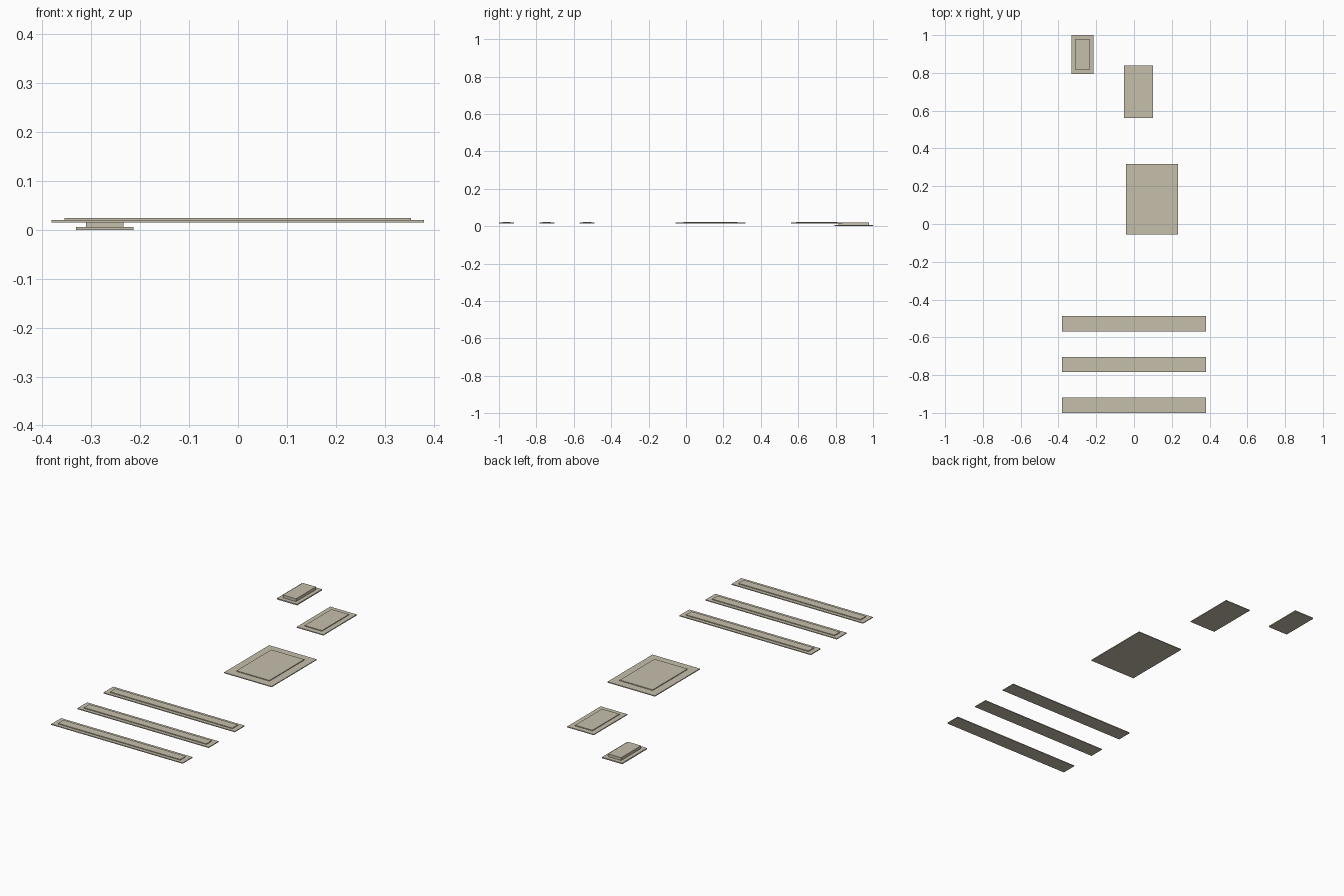
import bpy

if "Cube" in bpy.data.objects:
    bpy.data.objects.remove(bpy.data.objects["Cube"])

stone = bpy.data.materials.new("warm_beige")
stone.diffuse_color = (0.56, 0.52, 0.41, 1.0)
stone.use_nodes = True
stone.node_tree.nodes["Principled BSDF"].inputs["Base Color"].default_value = stone.diffuse_color


def box(name, x0, x1, y0, y1, z0, z1):
    bpy.ops.mesh.primitive_cube_add(size=1, location=((x0 + x1) / 2, (y0 + y1) / 2, (z0 + z1) / 2))
    ob = bpy.context.object
    ob.name = name
    ob.scale = (x1 - x0, y1 - y0, z1 - z0)
    bpy.ops.object.transform_apply(location=False, rotation=False, scale=True)
    ob.data.materials.append(stone)
    return ob


def stepped_slab(name, x0, x1, y0, y1, mx, my, z0, z1, z2):
    """Thin base plate with a smaller raised plate on top."""
    box(name + "_base", x0, x1, y0, y1, z0, z1)
    box(name + "_top", x0 + mx, x1 - mx, y0 + my, y1 - my, z1, z2)


LOW, MID, HIGH = 0.0155, 0.0200, 0.0240

# Three long step slabs at the front
for i in range(3):
    y = -1.0 + i * 0.2155
    stepped_slab(f"long_slab_{i + 1}", -0.381, 0.380, y, y + 0.081, 0.0265, 0.018, LOW, MID, HIGH)

# Large centre slab and medium slab behind it
stepped_slab("large_slab", -0.042, 0.233, -0.055, 0.317, 0.042, 0.042, LOW, MID, HIGH)
stepped_slab("medium_slab", -0.053, 0.101, 0.561, 0.838, 0.027, 0.027, LOW, MID, HIGH)

# Small low plate with a thicker block at the back
stepped_slab("small_slab", -0.331, -0.214, 0.794, 1.0, 0.0205, 0.0205, 0.0, 0.006, 0.021)
